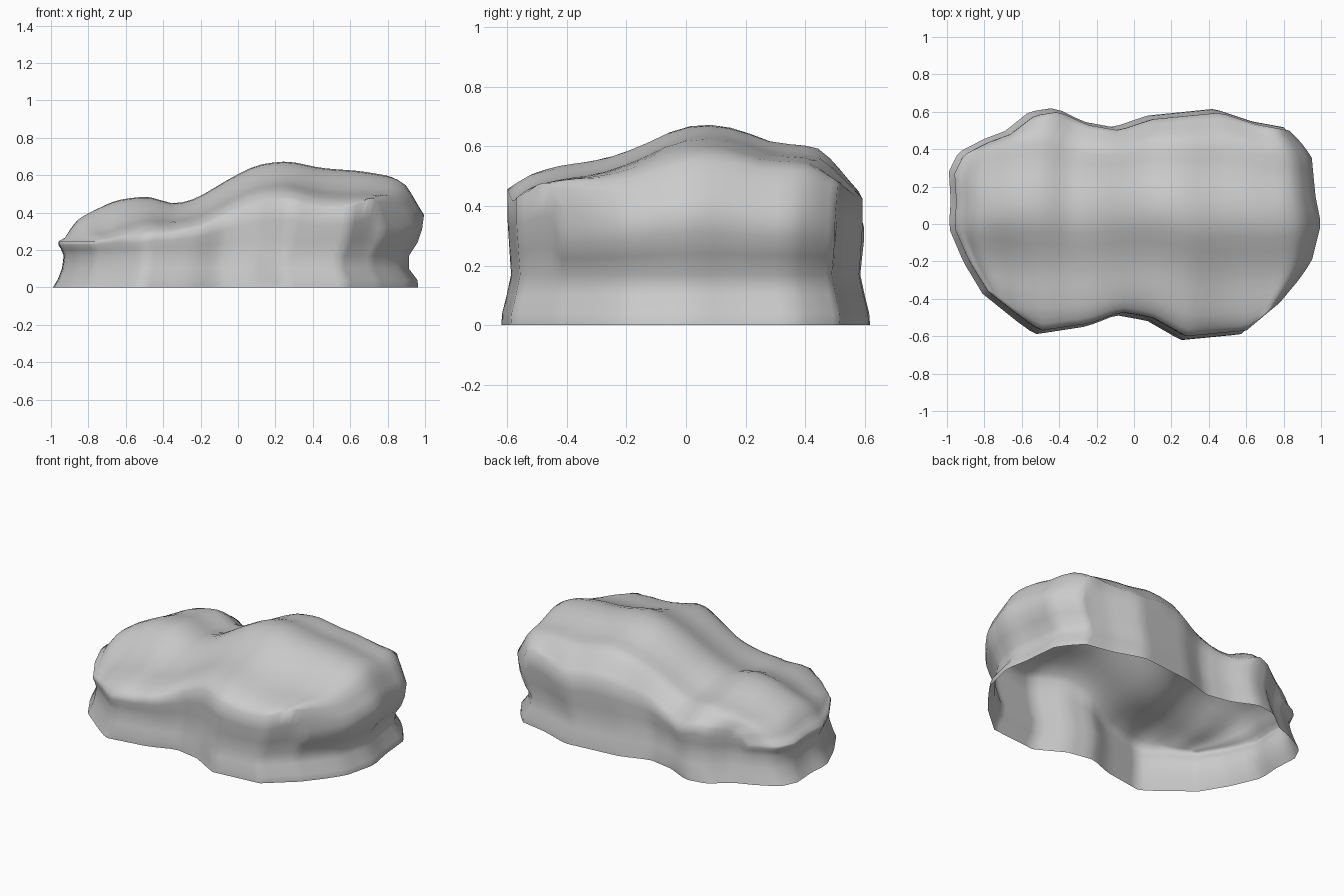
import bpy, bmesh, math
from mathutils import Vector

cube = bpy.data.objects.get("Cube")
if cube:
    bpy.data.objects.remove(cube)


def interp(pts, x):
    """Piecewise linear lookup in a list of (x, value)."""
    if x <= pts[0][0]:
        return pts[0][1]
    for (a, va), (b, vb) in zip(pts, pts[1:]):
        if x <= b:
            return va + (vb - va) * (x - a) / (b - a)
    return pts[-1][1]


def along(path, t):
    """Point at fraction t of a polyline's length."""
    vs = [Vector(p) for p in path]
    lens = [(b - a).length for a, b in zip(vs, vs[1:])]
    d = t * sum(lens)
    for a, b, n in zip(vs, vs[1:], lens):
        if d <= n:
            return a.lerp(b, d / n)
        d -= n
    return vs[-1]


# Plan outline: four sides running between shared corners
front = [(-.78, -.36), (-.6, -.5), (-.5, -.57), (-.23, -.53), (-.07, -.47), (.1, -.5),
         (.28, -.6), (.6, -.57), (.78, -.42)]
back = [(-.77, .44), (-.66, .48), (-.53, .58), (-.4, .6), (-.25, .53), (-.08, .5),
        (.1, .56), (.46, .595), (.66, .53), (.83, .5)]
left = [(-.78, -.36), (-.88, -.2), (-.96, -.02), (-.95, .12), (-.96, .27), (-.91, .37), (-.77, .44)]
right = [(.78, -.42), (.88, -.3), (.95, -.2), (1, 0), (.97, .15), (.95, .36), (.89, .44), (.83, .5)]

# Height along the length, and fall-off across the width
ridge = [(-.97, .25), (-.9, .36), (-.8, .41), (-.65, .475), (-.48, .495), (-.34, .445), (-.22, .48),
         (-.06, .58), (.1, .665), (.27, .685), (.44, .645), (.65, .63), (.82, .6), (.9, .56),
         (.94, .49), (1, .39)]
fall = [(-.6, -.22), (-.54, -.17), (-.42, -.14), (-.28, -.12), (-.15, -.075), (-.05, -.02), (.04, 0),
        (.17, -.02), (.25, -.065), (.43, -.08), (.48, -.12), (.6, -.23)]
# how strongly the front and back slopes drop at each station
front_gain = [(-.95, 1), (-.7, 1.5), (-.55, 1.2), (-.32, .7), (-.1, .9), (.2, 1), (.6, 1.15)]
back_gain = [(-.75, 1), (-.45, .65), (-.25, .7), (.1, 1)]

NU, NV = 40, 22
bm = bmesh.new()


def cap_point(s, t):
    """Blend the four sides into a patch and lift it to the mound's height."""
    f, b, l, r = along(front, s), along(back, s), along(left, t), along(right, t)
    corners = (Vector(front[0]) * (1 - s) + Vector(front[-1]) * s) * (1 - t) \
        + (Vector(back[0]) * (1 - s) + Vector(back[-1]) * s) * t
    p = f * (1 - t) + b * t + l * (1 - s) + r * s - corners
    u, v = 2 * s - 1, 2 * t - 1
    end = u ** 4
    # near the ends the height follows the rim instead of plain x
    x = p.x * (1 - end) + u * end
    y = p.y * end + .6 * v * (1 - end)
    drop = interp(fall, y) * (1 - .6 * end) * interp(front_gain if y < 0 else back_gain, p.x)
    return Vector((p.x, p.y, max(.245, interp(ridge, x) + drop)))


# Rounded top surface, with denser rows near the rim
ease = lambda k: .6 * k + .4 * (.5 - .5 * math.cos(math.pi * k))
grid = [[bm.verts.new(cap_point(ease(i / NU), ease(j / NV))) for j in range(NV + 1)]
        for i in range(NU + 1)]
for i in range(NU):
    for j in range(NV):
        bm.faces.new((grid[i][j], grid[i + 1][j], grid[i + 1][j + 1], grid[i][j + 1]))

# Relax the top while keeping its rim
inner = [v for v in bm.verts if not v.is_boundary]
for _ in range(2):
    bmesh.ops.smooth_vert(bm, verts=inner, factor=.4, use_axis_x=True, use_axis_y=True, use_axis_z=True)

# Open skirt: overhanging shoulder, pinched waist, flared foot
rim = [grid[i][0] for i in range(NU)] + [grid[NU][j] for j in range(NV)] \
    + [grid[i][NV] for i in range(NU, 0, -1)] + [grid[0][j] for j in range(NV, 0, -1)]
# each row: share of rim height kept, level, x scale, x shift, y scale
rows = [(.6, .2, .995, -.005, 1), (.25, .19, .975, -.01, .99), (0, .17, .945, -.025, .98),
        (0, .1, .95, -.03, 1.005), (0, .04, .985, -.02, 1.03), (0, 0, 1, -.03, 1.035)]
prev = rim
for keep, level, sx, dx, sy in rows:
    ring = [bm.verts.new((v.co.x * sx + dx, v.co.y * sy, level + keep * (v.co.z - level))) for v in rim]
    n = len(ring)
    for k in range(n):
        m = (k + 1) % n
        bm.faces.new((prev[m], prev[k], ring[k], ring[m]))
    prev = ring

mesh = bpy.data.meshes.new("rock_shell")
bm.normal_update()
bm.to_mesh(mesh)
bm.free()
shell = bpy.data.objects.new("rock_shell", mesh)
bpy.context.collection.objects.link(shell)

# Plain grey finish
grey = bpy.data.materials.new("stone_grey")
grey.use_nodes = True
grey.diffuse_color = (.6, .6, .6, 1)
grey.node_tree.nodes["Principled BSDF"].inputs["Base Color"].default_value = (.6, .6, .6, 1)
mesh.materials.append(grey)
for p in mesh.polygons:
    p.use_smooth = True
